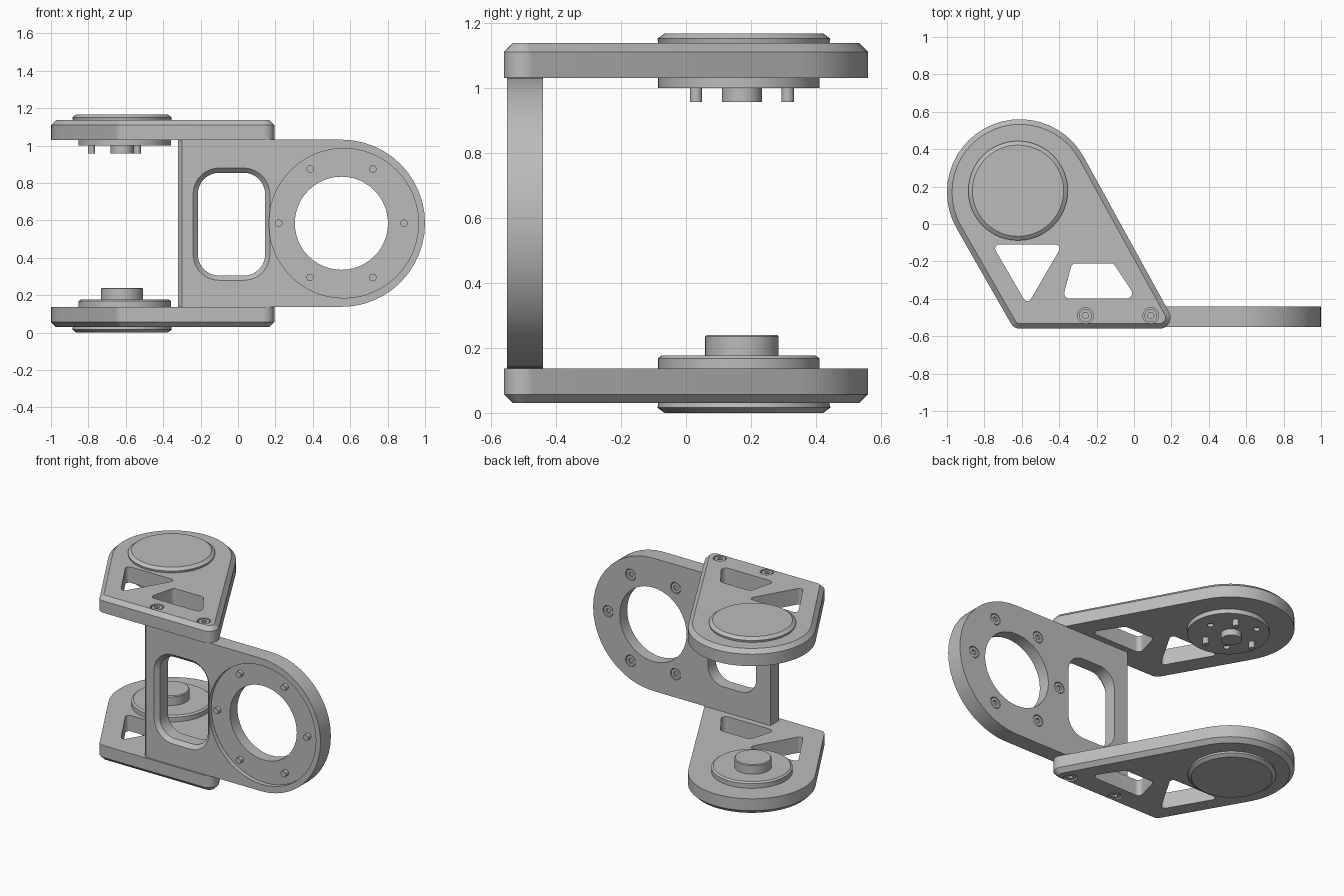
import bpy, bmesh
from math import pi, cos, sin, acos, atan2, hypot, radians

if "Cube" in bpy.data.objects:
    bpy.data.objects.remove(bpy.data.objects["Cube"])

grey = bpy.data.materials.new("machined_grey")
grey.use_nodes = True
grey.diffuse_color = (0.5, 0.5, 0.5, 1)
grey.node_tree.nodes["Principled BSDF"].inputs["Base Color"].default_value = grey.diffuse_color


def outline(circles, grow=0.0, step=pi / 24):
    """Belt around circles (x, y, r) listed counter-clockwise."""
    if len(circles) == 1:
        x, y, r = circles[0]
        n = round(2 * pi / step)
        return [(x + (r + grow) * cos(i * step), y + (r + grow) * sin(i * step)) for i in range(n)]
    normals = []
    for (x1, y1, r1), (x2, y2, r2) in zip(circles, circles[1:] + circles[:1]):
        dx, dy = x2 - x1, y2 - y1
        normals.append(atan2(dy, dx) - acos((r1 - r2) / hypot(dx, dy)))
    points = []
    for i, (x, y, r) in enumerate(circles):
        start = normals[i - 1]
        sweep = (normals[i] - start) % (2 * pi)
        n = max(2, round(sweep / step)) if r > 0 else 0
        for k in range(n + 1):
            a = start + sweep * k / max(n, 1)
            points.append((x + (r + grow) * cos(a), y + (r + grow) * sin(a)))
    return points


def loft(name, circles, layers, upright=False, step=pi / 24):
    """Stack the outline through (height, grow) layers; upright stacks along y."""
    bm = bmesh.new()
    rings = []
    for h, grow in layers:
        pts = outline(circles, grow, step)
        rings.append([bm.verts.new((u, h, v) if upright else (u, v, h)) for u, v in pts])
    for low, high in zip(rings, rings[1:]):
        for i in range(len(low)):
            bm.faces.new((low[i - 1], low[i], high[i], high[i - 1]))
    bm.faces.new(rings[0])
    bm.faces.new(rings[-1])
    bmesh.ops.recalc_face_normals(bm, faces=bm.faces)
    mesh = bpy.data.meshes.new(name)
    bm.to_mesh(mesh)
    bm.free()
    mesh.materials.append(grey)
    obj = bpy.data.objects.new(name, mesh)
    bpy.context.collection.objects.link(obj)
    return obj


def cut(obj, cutters):
    bpy.context.view_layer.objects.active = obj
    for c in cutters:
        c.hide_render = True
        mod = obj.modifiers.new("cut", "BOOLEAN")
        mod.operation, mod.solver, mod.object = "DIFFERENCE", "EXACT", c
        bpy.ops.object.modifier_apply(modifier=mod.name)
        bpy.data.objects.remove(c)


def screw_head(name, x, y, base, top, upright=False):
    """Round head with a hexagonal socket."""
    head = loft(name, [(x, y, 0.034)], [(base, 0), (top, 0)], upright)
    mid = (base + 2 * top) / 3
    cut(head, [loft("socket", [(x, y, 0.018)], [(mid, 0), (2 * top - mid, 0)], upright, pi / 3)])


# Arm plates: teardrop with a triangular and a trapezoid window
HUB = (-0.61, 0.17)
ARM = [(-0.61, -0.505, 0.055), (0.135, -0.5, 0.06), (*HUB, 0.39)]
TRIANGLE = [(-0.57, -0.39, 0.022), (-0.42, -0.132, 0.022), (-0.72, -0.132, 0.022)]
TRAPEZOID = [(-0.345, -0.37, 0.028), (-0.038, -0.37, 0.028), (-0.125, -0.238, 0.028), (-0.31, -0.238, 0.028)]

for side, inner, outer in (("lower", 0.137, 0.03), ("upper", 1.03, 1.137)):
    out = 1 if outer > inner else -1
    plate = loft(side + "_arm", ARM, [(inner, 0), (outer - 0.027 * out, 0), (outer, -0.027)])
    holes = [loft("window", w, [(inner - out * 0.1, 0), (outer + out * 0.1, 0)]) for w in (TRIANGLE, TRAPEZOID)]
    for x in (-0.26, 0.09):
        holes.append(loft("counterbore", [(x, -0.49, 0.042)], [(outer - out * 0.04, 0), (outer + out * 0.1, 0)]))
    cut(plate, holes)
    for x in (-0.26, 0.09):
        screw_head(side + "_arm_screw", x, -0.49, outer - out * 0.05, outer - out * 0.004)
    # Outer cover disc
    loft(side + "_cover", [(-0.62, 0.178, 0.266)],
         [(outer - out * 0.01, -0.005), (outer + out * 0.014, 0), (outer + out * 0.03, -0.022)])

# Lower hub: flange and boss
loft("lower_flange", [(-0.605, 0.162, 0.248)], [(0.13, 0), (0.168, 0), (0.177, -0.012)])
loft("lower_boss", [(-0.62, 0.172, 0.113)], [(0.17, 0), (0.235, 0), (0.24, -0.005)])

# Upper hub: flange, centre boss, three pins and three holes
CX, CY = -0.62, 0.172
flange = loft("upper_flange", [(-0.605, 0.162, 0.248)], [(1.0, 0), (1.035, 0)])
spots = [(CX + 0.163 * cos(i * pi / 3), CY + 0.163 * sin(i * pi / 3), 0.019) for i in range(6)]
cut(flange, [loft("pin_hole", [s], [(0.9, 0), (1.02, 0)]) for s in spots[0::2]])
for s in spots[1::2]:
    loft("upper_pin", [s], [(0.957, 0), (1.01, 0)])
loft("upper_boss", [(CX, CY, 0.062)], [(0.957, 0), (1.01, 0)])

# Front plate: rounded at one end, with a window, a recess and a bore
FRONT, BACK = -0.55, -0.44
RX, RZ = 0.553, 0.585
plate = loft("front_plate", [(-0.32, 0.137, 0), (RX, RZ, 0.447), (-0.32, 1.033, 0)],
             [(FRONT, 0), (BACK, 0)], True)
bm = bmesh.new()
bm.from_mesh(plate.data)
corner = [e for e in bm.edges if all(v.co.x < -0.31 and v.co.y < FRONT + 0.01 for v in e.verts)]
bmesh.ops.bevel(bm, geom=corner, offset=0.02, segments=1, affect="EDGES")
bm.to_mesh(plate.data)
bm.free()

WINDOW = [(x, z, 0.115) for x, z in ((-0.1, 0.42), (0.03, 0.42), (0.03, 0.74), (-0.1, 0.74))]
cutters = [
    loft("window", WINDOW, [(FRONT - 0.02, 0.045), (FRONT + 0.025, 0), (BACK + 0.1, 0)], True),
    loft("recess", [(0.565, RZ, 0.4)], [(FRONT - 0.1, 0), (FRONT + 0.03, 0)], True),
    loft("bore", [(RX, RZ, 0.249)], [(FRONT - 0.2, 0), (BACK + 0.2, 0)], True),
]
bolts = [(RX + 0.335 * cos(i * pi / 3), RZ + 0.335 * sin(i * pi / 3)) for i in range(6)]
cutters += [loft("counterbore", [(x, z, 0.038)], [(BACK - 0.03, 0), (BACK + 0.1, 0)], True) for x, z in bolts]
cut(plate, cutters)

# Ring bolts: tips in the recess, heads flush with the back
for x, z in bolts:
    loft("ring_bolt_tip", [(x, z, 0.02)], [(FRONT + 0.002, 0), (FRONT + 0.05, 0)], True)
    screw_head("ring_bolt_head", x, z, BACK - 0.04, BACK - 0.002, True)

# Smooth curved walls, sharp edges
for obj in bpy.context.scene.objects:
    obj.select_set(obj.type == "MESH")
bpy.ops.object.shade_smooth_by_angle(angle=radians(20))
